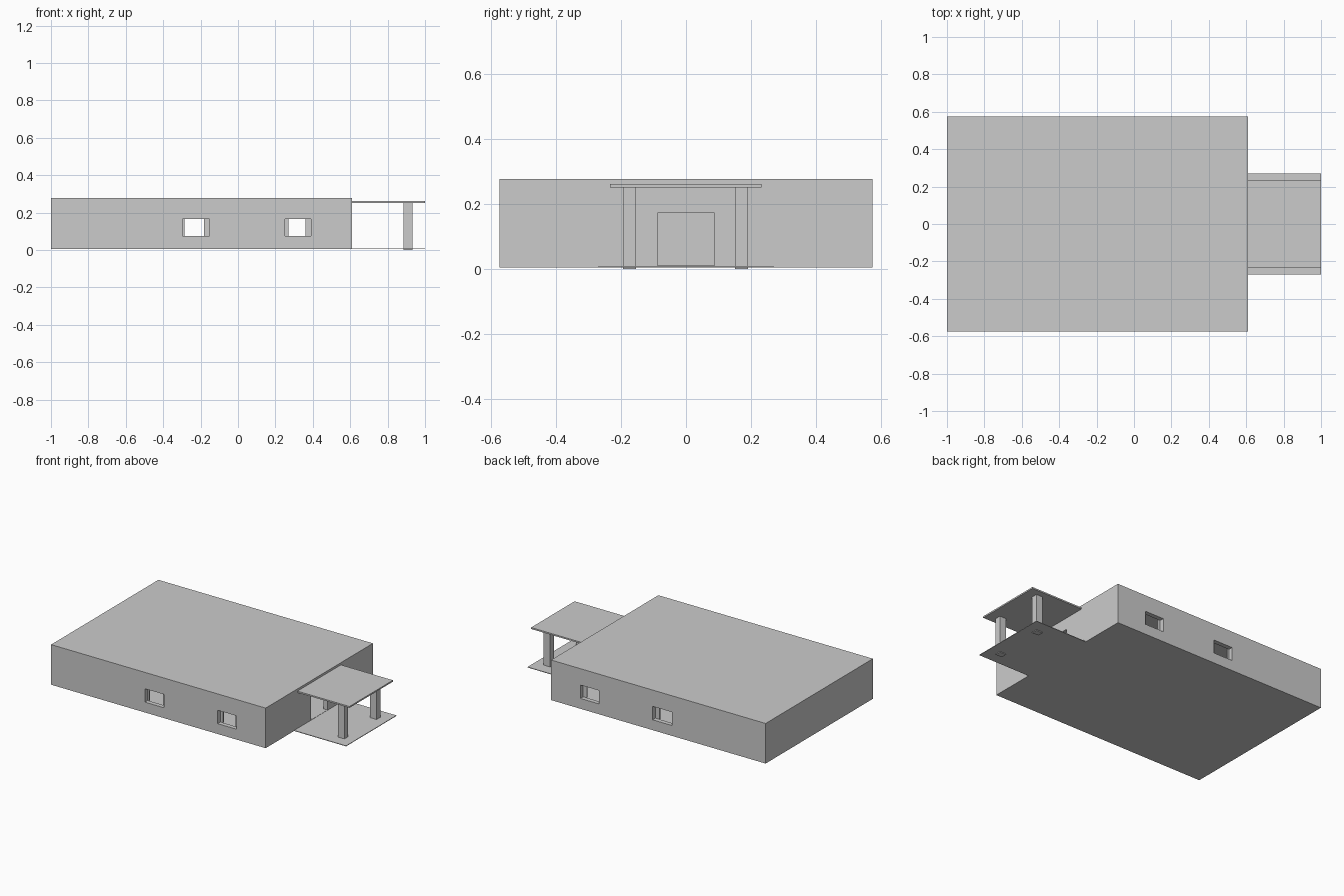
import bpy
import bmesh
from mathutils import Vector

if "Cube" in bpy.data.objects:
    bpy.data.objects.remove(bpy.data.objects["Cube"])


def box(name, x, y, z):
    """Box from (min, max) ranges on each axis."""
    bm = bmesh.new()
    bmesh.ops.create_cube(bm, size=1)
    for v in bm.verts:
        v.co = Vector([(r[0] + r[1]) / 2 + c * (r[1] - r[0])
                       for c, r in zip(v.co, (x, y, z))])
    mesh = bpy.data.meshes.new(name)
    bm.to_mesh(mesh)
    bm.free()
    ob = bpy.data.objects.new(name, mesh)
    bpy.context.collection.objects.link(ob)
    return ob


def cut(target, cutter):
    cutter.hide_render = True
    mod = target.modifiers.new("cut", 'BOOLEAN')
    mod.operation = 'DIFFERENCE'
    mod.solver = 'EXACT'
    mod.object = cutter
    bpy.context.view_layer.objects.active = target
    bpy.ops.object.modifier_apply(modifier=mod.name)
    bpy.data.objects.remove(cutter)


WALL = 0.03
XL, XR, YW = -1.0, 0.61, 0.575
Z0, Z1 = 0.005, 0.277
WIN_Z = (0.075, 0.166)
# Window openings: outer range, then the narrower clear range between jambs
WINDOWS = [((-0.296, -0.152), (-0.285, -0.183)),
           ((0.25, 0.39), (0.27, 0.362))]

# Hollow building with a floor and a flat roof
building = box("building_shell", (XL, XR), (-YW, YW), (Z0, Z1))
cut(building, box("room_cutter", (XL + WALL, XR - WALL),
                  (-YW + WALL, YW - WALL), (Z0 + 0.005, Z1 - 0.01)))

# Windows run through both long walls, the doorway through the right wall
for outer, clear in WINDOWS:
    cut(building, box("window_cutter", outer, (-1, 1), WIN_Z))
cut(building, box("door_cutter", (XR - 0.1, XR + 0.1), (-0.088, 0.088),
                  (0.0105, 0.173)))

# Jambs just inside each window
for i, (outer, clear) in enumerate(WINDOWS):
    for side, s in (("front", -1), ("back", 1)):
        y = sorted((s * (YW - WALL), s * (YW - WALL - 0.008)))
        box(f"{side}_window_{i}_left_jamb", (outer[0], clear[0]), y, WIN_Z)
        box(f"{side}_window_{i}_right_jamb", (clear[1], outer[1]), y, WIN_Z)

# Porch: thin deck, canopy and two square columns
box("porch_deck", (XR, 1.0), (-0.27, 0.27), (0.005, 0.009))
box("porch_canopy", (XR, 1.0), (-0.234, 0.232), (0.252, 0.262))
for name, y in (("front_column", (-0.194, -0.154)), ("back_column", (0.151, 0.191))):
    box(name, (0.886, 0.934), y, (0.0, 0.252))
